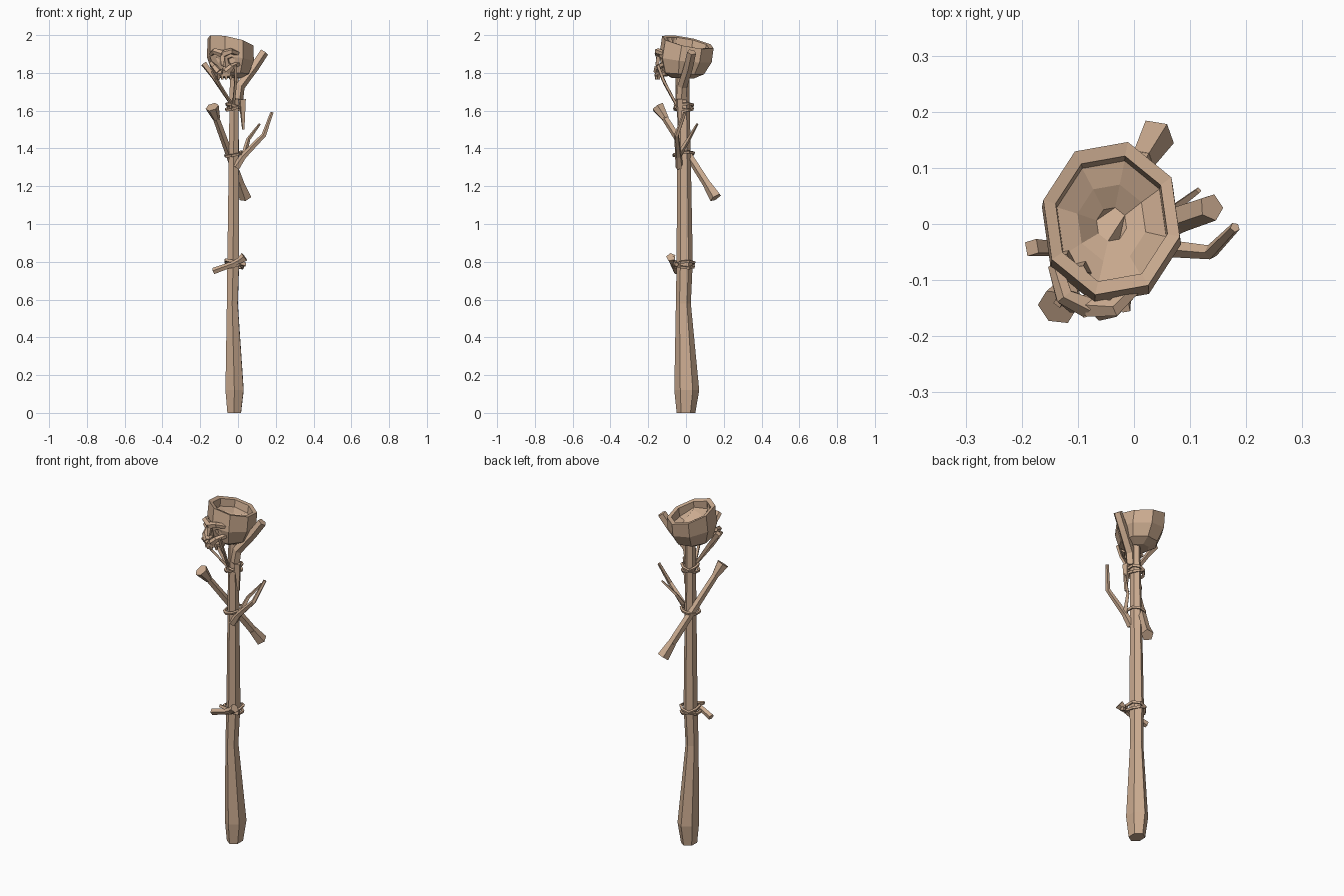
import bpy, bmesh, math, random
from mathutils import Vector

random.seed(4)
cube = bpy.data.objects.get("Cube")
if cube:
    bpy.data.objects.remove(cube, do_unlink=True)

bone_tan = bpy.data.materials.new("dry bone tan")
bone_tan.use_nodes = True
colour = (.6, .41, .28, 1)
bone_tan.diffuse_color = colour
bone_tan.node_tree.nodes["Principled BSDF"].inputs["Base Color"].default_value = colour

UP = Vector((0, 0, 1))


def ellipse(radius_x, radius_y, sides, phase=.5):
    """Flat ring of points around the origin."""
    angles = [phase + math.tau * k / sides for k in range(sides)]
    return [Vector((radius_x * math.cos(a), radius_y * math.sin(a), 0)) for a in angles]


def loft(name, rings, closed_loop=False):
    """Skin a list of equally long point rings, capped unless they form a loop."""
    bm = bmesh.new()
    loops = [[bm.verts.new(point) for point in ring] for ring in rings]
    pairs = list(zip(loops, loops[1:]))
    if closed_loop:
        pairs.append((loops[-1], loops[0]))
    else:
        bm.faces.new(loops[0])
        bm.faces.new(loops[-1])
    for lower, upper in pairs:
        for i in range(len(lower)):
            bm.faces.new((lower[i - 1], lower[i], upper[i], upper[i - 1]))
    bmesh.ops.recalc_face_normals(bm, faces=bm.faces)
    mesh = bpy.data.meshes.new(name)
    bm.to_mesh(mesh)
    bm.free()
    mesh.materials.append(bone_tan)
    part = bpy.data.objects.new(name, mesh)
    bpy.context.collection.objects.link(part)
    return part


def stick(name, start_radius, end_radius, *path, sides=5):
    """Faceted tapering tube along a path, its frame carried from bend to bend."""
    points = [Vector(point) for point in path]
    last = len(points) - 1
    rings, turn, previous = [], None, None
    for i, point in enumerate(points):
        heading = (points[min(i + 1, last)] - points[max(i - 1, 0)]).normalized()
        if previous is None:
            turn = heading.to_track_quat('Z', 'Y')
        else:
            turn = previous.rotation_difference(heading) @ turn
        previous = heading
        radius = start_radius + (end_radius - start_radius) * i / last
        rings.append([point + turn @ offset for offset in ellipse(radius, radius, sides)])
    return loft(name, rings)


def binding(name, height, radius, tilt):
    """Tilted loop of twine around the shaft."""
    thickness = .009
    centre = Vector((-.02, -.012, height))
    rings = []
    for spoke in ellipse(radius, radius * 1.15, 8):
        outward = spoke.normalized()
        middle = centre + spoke + UP * tilt * (outward.x + outward.y / 2)
        rings.append([middle + outward * offset.x + UP * offset.y
                      for offset in ellipse(thickness, thickness, 4)])
    loft(name, rings, closed_loop=True)


# Shaft: thick grip, narrow waist, slim upper part
shaft_levels = [((-.02, 0, 0), .045), ((-.018, .004, .12), .06), ((-.03, -.014, .58), .036),
                ((-.025, -.007, .8), .039), ((-.02, -.014, 1.8), .028)]
loft("shaft", [[Vector(centre) + offset for offset in ellipse(radius * .92, radius * 1.1, 6)]
               for centre, radius in shaft_levels])

# Crossed long bone with flared ends
bone_top = Vector((-.137, -.148, 1.62))
bone_low = Vector((.04, .158, 1.14))
stick("crossed_bone", .018, .024, bone_top, bone_low)
stick("crossed_bone_knob", .02, .036, bone_top.lerp(bone_low, .13), bone_top, sides=6)
stick("crossed_bone_foot", .024, .034, bone_low.lerp(bone_top, .15), bone_low)

# Forked twig
fork = Vector((.03, -.04, 1.36))
stick("forked_twig", .022, .009, (-.01, -.035, 1.3), fork, (.137, -.05, 1.47), (.18, -.006, 1.59))
stick("twig_fork", .015, .006, fork, (.055, .015, 1.45), (.115, .06, 1.53), sides=4)

# Upper branch with a hanging splinter
stick("upper_branch", .028, .025, (0, -.025, 1.66), (.01, -.02, 1.73), (.085, .012, 1.83), (.138, .03, 1.91))
stick("hanging_splinter", .022, .007, (.022, -.035, 1.66), (.028, -.035, 1.5), sides=4)

# Small bone and splinter tied across the grip
tied_end = Vector((.035, -.08, .825))
stick("tied_bone", .018, .014, (-.13, -.05, .75), (-.02, -.07, .79), tied_end)
stick("tied_bone_knob", .015, .026, (0, -.075, .8), tied_end)
stick("tied_splinter", .01, .013, (-.07, -.07, .81), (.04, -.05, .785), sides=4)

# Twine bindings, crossed at the grip and below the skull
for place, height, radius in (("grip", .785, .05), ("upper", 1.62, .044)):
    binding(place + "_binding", height, radius, .016)
    binding(place + "_binding_cross", height, radius * .95, -.016)
binding("middle_binding", 1.37, .048, .01)

# Stick and cords hanging from the skull to the upper binding
knot = Vector((-.025, -.045, 1.62))
stick("hanging_stick", .018, .01, (-.182, -.042, 1.85), (-.13, -.045, 1.78), knot, sides=4)
stick("left_cord", .01, .008, (-.015, -.15, 1.84), (-.012, -.12, 1.76), knot, sides=4)
stick("right_cord", .01, .008, (-.135, -.14, 1.81), (-.1, -.11, 1.74), knot, sides=4)


def skull_level(scale, drop, slant=1, roughness=0):
    """Slanted ring of the skull, higher towards the front right."""
    ring = []
    for offset in ellipse(.125, .14, 8, phase=.55):
        x, y = offset.x * scale, offset.y * scale
        height = 1.963 - drop - slant * (x + y) / 5
        ring.append(Vector((x - .04, y + .01 - drop / 7, height + random.uniform(-roughness, roughness))))
    return ring


# Skull bowl: outside from the base up to the rim, then the crumpled inside
outside = [skull_level(.45, .19, slant=.1), skull_level(.8, .165, slant=.2),
           skull_level(1.02, .09, slant=.5), skull_level(1, 0)]
inside = [skull_level(.82, .004), skull_level(.8, .045, roughness=.012),
          skull_level(.5, .055, roughness=.026), skull_level(.22, .075, roughness=.026)]
skull = loft("skull_bowl", outside + inside)

face_centre = Vector((-.08, -.14, 1.84))
forward = Vector((-.25, -1, 0)).normalized()
sideways = Vector((1, -.25, 0)).normalized()


def on_face(across, up, out):
    return face_centre + sideways * across + UP * up + forward * out


# Eye and nose hollows cut into the front
for across, up, size in ((-.042, .025, .027), (.042, .025, .027), (0, -.015, .014)):
    cutter = stick("hollow_cutter", size * 1.2, size * .7, on_face(across, up, .08), on_face(across, up, -.03))
    cutter.hide_render = True
    hollow = skull.modifiers.new("hollow", 'BOOLEAN')
    hollow.object = cutter
    hollow.solver = 'EXACT'
    bpy.context.view_layer.objects.active = skull
    bpy.ops.object.modifier_apply(modifier=hollow.name)
    bpy.data.objects.remove(cutter, do_unlink=True)

# Face bones, mirrored: brow, cheek and upper jaw
for label, side in (("left", 1), ("right", -1)):
    for bone, rows in (("brow", (.06, .075, .06)), ("cheek", (.01, -.01, -.035)), ("jaw", (-.045, -.045, -.045))):
        reach = .055 if bone == "jaw" else .075
        inner = .02 if bone == "cheek" else 0
        stick(f"{label}_{bone}", .013, .02,
              on_face(side * reach, rows[0], -.05),
              on_face(side * reach * .6, rows[1], 0),
              on_face(side * inner, rows[2], .008))
stick("nose_bridge", .02, .01, on_face(0, .07, 0), on_face(0, 0, .015), sides=4)

# Teeth along the jaw
for i in range(-2, 3):
    across, out = i * .02, .018 - i * i * .006
    stick(f"tooth_{i + 3}", .011, .007, on_face(across, -.045, out), on_face(across, -.075, out), sides=4)

# Broken shards on the front of the rim
for i in range(2):
    foot = Vector((-.125 + i * .03, -.065 - i * .02, 1.92))
    stick(f"rim_shard_{i + 1}", .022, .012, foot, foot + UP * .065)
